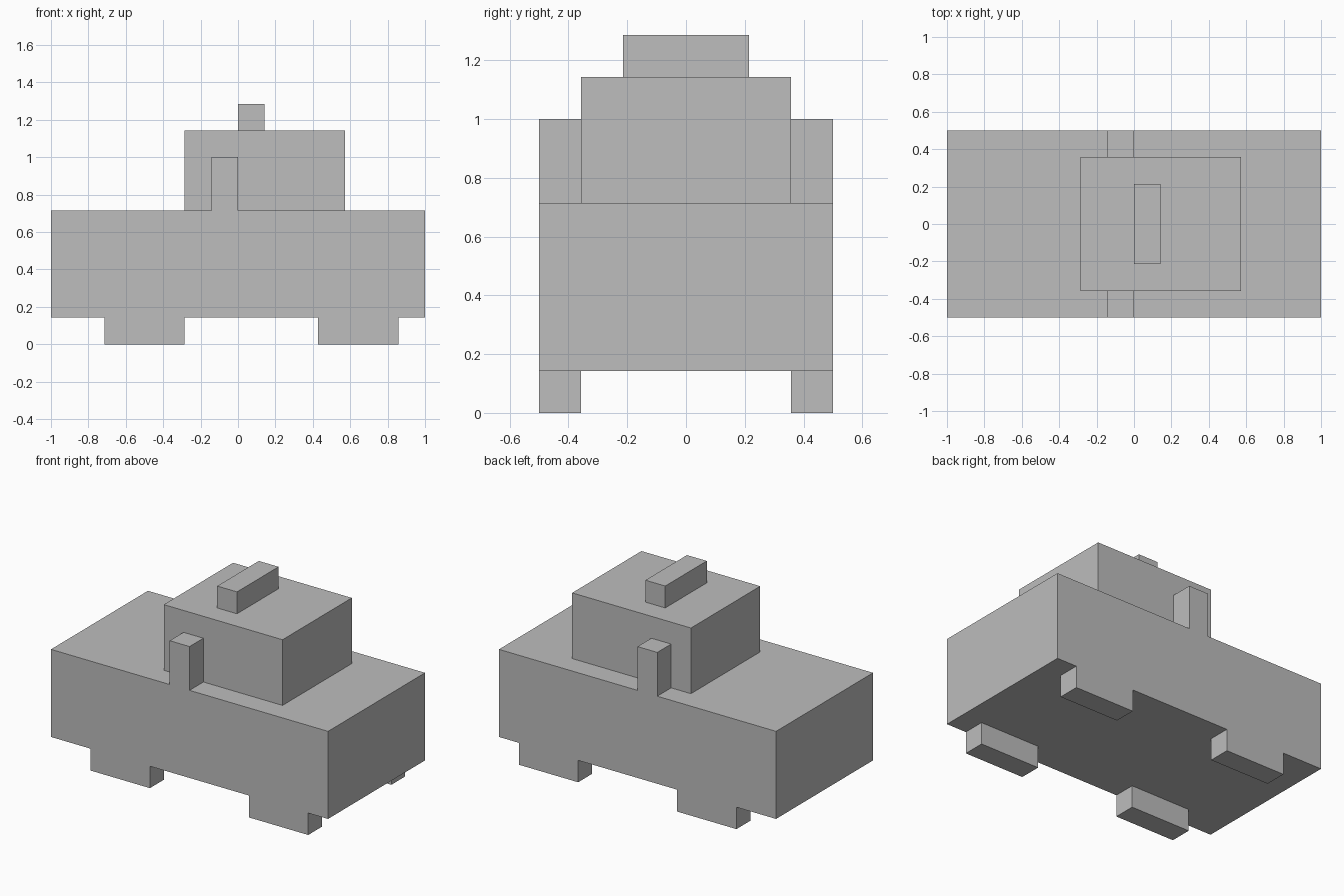
import bpy
import bmesh
from mathutils import Vector

U = 1 / 7  # one block of the model's grid

cube = bpy.data.objects.get("Cube")
if cube:
    bpy.data.objects.remove(cube, do_unlink=True)

grey = bpy.data.materials.new("plain_grey")
grey.use_nodes = True
colour = (0.51, 0.51, 0.51, 1)
grey.diffuse_color = colour
grey.node_tree.nodes["Principled BSDF"].inputs["Base Color"].default_value = colour


def block(name, x, y, z):
    """Box spanning the given (low, high) ranges, in grid blocks."""
    mesh = bpy.data.meshes.new(name)
    bm = bmesh.new()
    bmesh.ops.create_cube(bm, size=1)
    for v in bm.verts:
        v.co = Vector([(lo + hi) / 2 + c * (hi - lo)
                       for c, (lo, hi) in zip(v.co, (x, y, z))]) * U
    bm.to_mesh(mesh)
    bm.free()
    mesh.materials.append(grey)
    obj = bpy.data.objects.new(name, mesh)
    bpy.context.collection.objects.link(obj)
    return obj


# Hull, cabin and roof bar
block("body", (-7, 7), (-3.5, 3.5), (1, 5))
block("cabin", (-2, 4), (-2.5, 2.5), (5, 8))
block("roof_bar", (0, 1), (-1.5, 1.5), (8, 9))

# Wheels and upright posts on both long sides
for side, y in (("front", (-3.5, -2.5)), ("back", (2.5, 3.5))):
    block(side + "_right_wheel", (-5, -2), y, (0, 1))
    block(side + "_left_wheel", (3, 6), y, (0, 1))
    block(side + "_post", (-1, 0), y, (5, 7))
